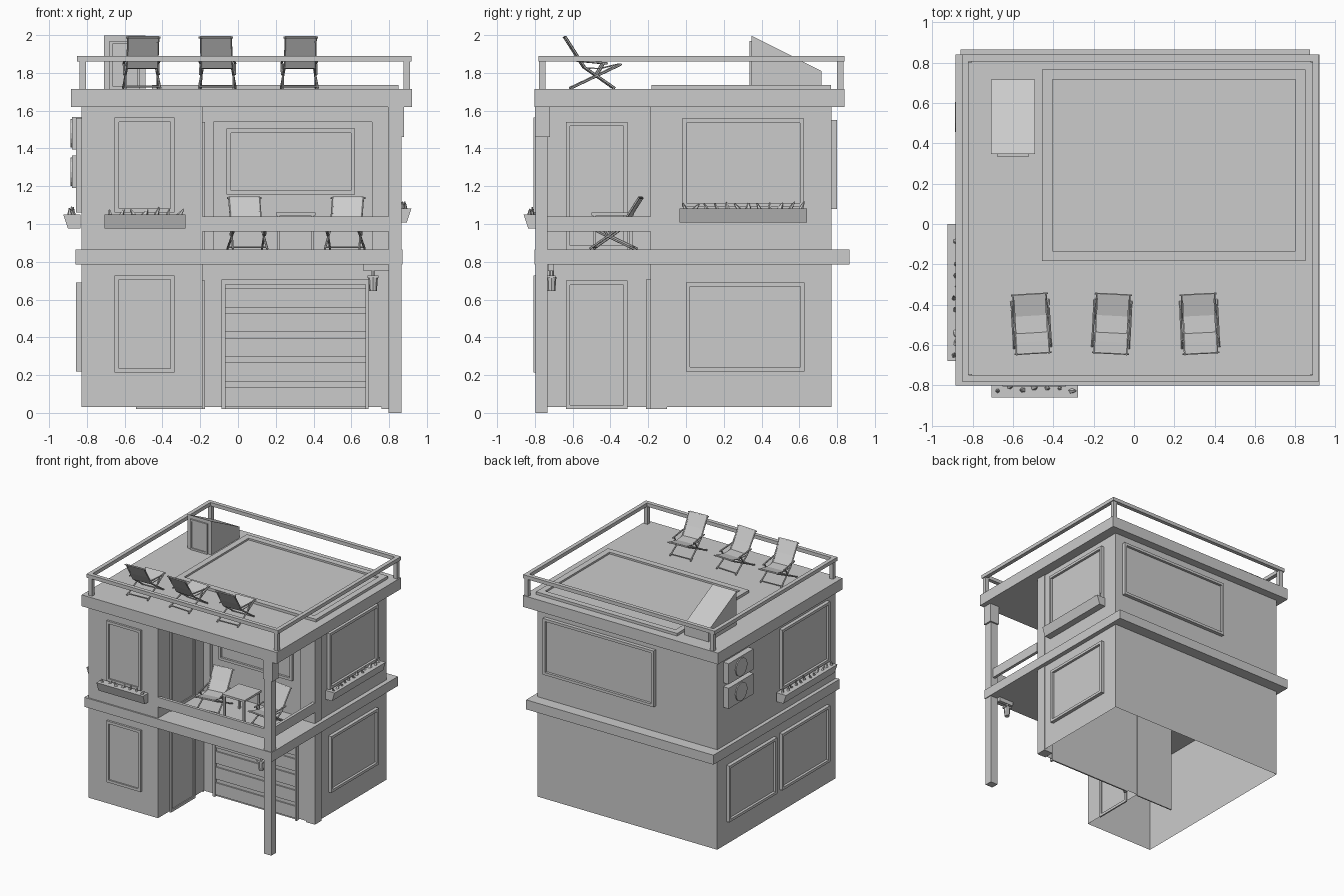
import bpy, bmesh, math, random
from mathutils import Vector, Matrix

if "Cube" in bpy.data.objects:
    bpy.data.objects.remove(bpy.data.objects["Cube"])

random.seed(4)


def finish(name, bm):
    bmesh.ops.recalc_face_normals(bm, faces=bm.faces)
    me = bpy.data.meshes.new(name)
    bm.to_mesh(me)
    bm.free()
    ob = bpy.data.objects.new(name, me)
    bpy.context.collection.objects.link(ob)
    return ob


def add_box(bm, x0, x1, y0, y1, z0, z1):
    m = Matrix.Translation(((x0+x1)/2, (y0+y1)/2, (z0+z1)/2)) @ Matrix.Diagonal((abs(x1-x0), abs(y1-y0), abs(z1-z0), 1))
    bmesh.ops.create_cube(bm, size=1, matrix=m)


def box(name, *b):
    bm = bmesh.new()
    add_box(bm, *b)
    return finish(name, bm)


def add_bar(bm, p, q, r=0.006, n=6):
    p, q = Vector(p), Vector(q)
    m = Matrix.Translation((p+q)/2) @ (q-p).to_track_quat('Z', 'Y').to_matrix().to_4x4()
    bmesh.ops.create_cone(bm, cap_ends=True, segments=n, radius1=r, radius2=r, depth=(q-p).length, matrix=m)


def prism(name, pts, z0, z1, bottom=True):
    bm = bmesh.new()
    lo = [bm.verts.new((x, y, z0)) for x, y in pts]
    hi = [bm.verts.new((x, y, z1)) for x, y in pts]
    for i in range(len(pts)):
        j = (i+1) % len(pts)
        bm.faces.new((lo[i], lo[j], hi[j], hi[i]))
    bm.faces.new(hi)
    if bottom:
        bm.faces.new(lo[::-1])
    return finish(name, bm)


def window(name, axis, wall, depth, a0, a1, z0, z1, w=0.022):
    """Frame of four bars and a thin pane on a wall facing along x or y."""
    bm = bmesh.new()

    def put(a, b, c, d, dep):
        s = sorted((wall, wall+dep))
        if axis == 'y':
            add_box(bm, a, b, s[0], s[1], c, d)
        else:
            add_box(bm, s[0], s[1], a, b, c, d)
    put(a0, a0+w, z0, z1, depth)
    put(a1-w, a1, z0, z1, depth)
    put(a0+w, a1-w, z0, z0+w, depth)
    put(a0+w, a1-w, z1-w, z1, depth)
    put(a0+w, a1-w, z0+w, z1-w, depth*0.3)
    return finish(name, bm)


def ring(name, x0, x1, y0, y1, z0, z1, w):
    bm = bmesh.new()
    add_box(bm, x0, x1, y0, y0+w, z0, z1)
    add_box(bm, x0, x1, y1-w, y1, z0, z1)
    add_box(bm, x0, x0+w, y0+w, y1-w, z0, z1)
    add_box(bm, x1-w, x1, y0+w, y1-w, z0, z1)
    return finish(name, bm)


# L-shaped storeys; the ground floor is open below
def footprint(yb):
    return [(-.828, -.79), (-.187, -.79), (-.187, yb), (.835, yb), (.835, .77), (-.828, .77)]


prism("ground_floor", footprint(-.185), .03, .79, bottom=False)
prism("upper_floor", footprint(-.15), .86, 1.63)
box("hall_partition", -.54, -.187, -.19, -.18, .02, .786)
box("floor_slab", -.86, .872, -.802, .866, .786, .865)
box("roof_slab", -.884, .92, -.802, .84, 1.62, 1.715)

# Corner post and pilaster
box("corner_post", .797, .865, -.796, -.733, 0, 1.62)
box("post_capital", .793, .88, -.80, -.72, 1.46, 1.62)
box("pilaster", .71, .842, -.187, -.10, .865, 1.62)
box("ground_pilaster", .76, .842, -.187, -.10, .02, .786)
box("balcony_wall_left", -.187, -.13, -.187, -.149, .865, 1.62)
box("balcony_wall_top", -.13, .71, -.187, -.149, 1.54, 1.62)

# Windows
for i, (z0, z1) in enumerate(((.214, .727), (1.06, 1.563))):
    window(f"front_window_{i}", 'y', -.79, -.017, -.653, -.336, z0, z1)
window("balcony_window", 'y', -.15, -.025, -.06, .62, 1.155, 1.505)
window("back_window", 'y', .77, .03, -.26, .765, 1.08, 1.55)
window("right_window_low", 'x', .835, .029, 0, .627, .22, .69)
window("right_window_high", 'x', .835, .029, -.02, .625, 1.09, 1.558)
window("left_window_low_a", 'x', -.828, -.03, .02, .65, .22, .69)
window("left_window_low_b", 'x', -.828, -.03, -.68, -.05, .22, .69)
window("left_window_high", 'x', -.828, -.03, -.68, -.05, 1.06, 1.56)

# Side doors in the recess
for nm, z0, z1 in (("entry_door", .02, .70), ("balcony_door", .865, 1.54)):
    window(nm, 'x', -.187, .012, -.635, -.31, z0, z1)

# Garage door: frame and slats
bm = bmesh.new()
add_box(bm, -.087, -.066, -.212, -.18, .02, .705)
add_box(bm, .675, .69, -.212, -.18, .02, .705)
add_box(bm, -.066, .675, -.212, -.18, .68, .705)
finish("garage_frame", bm)
box("garage_door", -.066, .675, -.192, -.18, .02, .68)
for i in range(5):
    z = .035 + i*.131
    box(f"garage_slat_{i}", -.066, .675, -.203, -.19, z, z+.1)

# Balcony railing
box("balcony_rail_front", -.187, .797, -.79, -.765, .96, 1.04)
box("balcony_rail_side", .82, .845, -.733, -.185, .96, 1.04)

# Hanging lantern
bm = bmesh.new()
add_box(bm, .665, .80, -.73, -.70, .752, .787)
add_bar(bm, (.715, -.712, .755), (.715, -.712, .72), .012)
add_box(bm, .685, .745, -.735, -.69, .715, .728)
bmesh.ops.create_cone(bm, cap_ends=True, segments=8, radius1=.02, radius2=.026, depth=.075,
                      matrix=Matrix.Translation((.715, -.712, .682)))
finish("lantern", bm)

# Roof railing
ring("roof_rail", -.853, .918, -.782, .84, 1.86, 1.89, .033)
for i, x in enumerate((-.838, .876)):
    for j, y in enumerate((-.778, .80)):
        box(f"rail_post_{i}{j}", x, x+.034, y, y+.034, 1.71, 1.865)

# Roof light and stair hut
ring("skylight_frame", -.455, .85, -.183, .767, 1.71, 1.737, .05)
box("skylight_pane", -.41, .805, -.14, .725, 1.71, 1.722)
hut = prism("stair_hut", [(.347, 1.71), (.717, 1.71), (.717, 1.81), (.347, 1.997)], -.71, -.49)
for v in hut.data.vertices:
    v.co = (v.co.z, v.co.x, v.co.y)
window("hut_door", 'y', .347, -.012, -.68, -.52, 1.715, 1.968, .015)

# Air conditioning units on the left wall
for i, z in enumerate((1.19, 1.395)):
    bm = bmesh.new()
    add_box(bm, -.878, -.82, .36, .69, z, z+.172)
    add_bar(bm, (-.87, .53, z+.086), (-.887, .53, z+.086), .075, 16)
    finish(f"air_unit_{i}", bm)


# Flower boxes: built along x facing -y, then turned onto a wall
def flower_box(name, loc, angle, length, height=.075):
    bm = bmesh.new()
    h = length/2
    add_box(bm, -h, h, -.09, .0, 0, height)
    for v in bm.verts:
        if v.co.y < -.05 and v.co.z < .01:
            v.co.y += .025
    n = int(length/.055)
    for i in range(n):
        s = random.uniform(.016, .03)
        m = (Matrix.Translation((-h+.03+i*(length-.06)/(n-1), random.uniform(-.06, -.035), height))
             @ Matrix.Rotation(random.uniform(-.7, .7), 4, 'Y') @ Matrix.Rotation(random.random()*3, 4, 'Z'))
        bmesh.ops.create_cone(bm, cap_ends=True, segments=5, radius1=s, radius2=.003,
                              depth=random.uniform(.05, .085), matrix=m)
    ob = finish(name, bm)
    ob.location = loc
    ob.rotation_euler.z = angle


flower_box("flower_box_front", (-.492, -.77, .976), 0, .43)
flower_box("flower_box_left", (-.835, -.34, .976), -math.pi/2, .68)
flower_box("flower_box_right", (.828, .303, 1.008), math.pi/2, .675)


# Deck chair, back towards -y
def deck_chair():
    bm = bmesh.new()
    for s in (-1, 1):
        x, o = s*.08, s*.092
        add_bar(bm, (x, -.148, .277), (x, -.045, .115))
        add_bar(bm, (x, -.045, .115), (o, .115, .004))
        add_bar(bm, (o, -.118, .004), (x, .148, .13))
        add_bar(bm, (o, -.08, .15), (o, .075, .135))
        add_bar(bm, (o, .055, .135), (o, .02, .075))
    for y, z in ((-.146, .272), (.146, .129), (.1, .012), (-.1, .012)):
        add_bar(bm, (-.092, y, z), (.092, y, z), .005)
    # Cloth sling as a thin strip
    path = [(-.146, .275), (-.09, .18), (-.045, .108), (.04, .105), (.145, .13)]
    rows = [[bm.verts.new((x, y, z+d)) for x, d in ((-.078, 0), (.078, 0), (.078, .006), (-.078, .006))]
            for y, z in path]
    for a, b in zip(rows, rows[1:]):
        for i in range(4):
            j = (i+1) % 4
            bm.faces.new((a[i], a[j], b[j], b[i]))
    bm.faces.new(rows[0])
    bm.faces.new(rows[-1][::-1])
    return finish("deck_chair", bm)


chair = deck_chair()
spots = [(-.51, -.495, 1.715, .06), (-.11, -.495, 1.715, -.05), (.325, -.495, 1.715, .05),
         (.05, -.385, .865, math.pi+.12), (.565, -.385, .865, math.pi-.12)]
for i, (x, y, z, a) in enumerate(spots):
    ob = chair if i == 0 else bpy.data.objects.new(f"deck_chair_{i}", chair.data)
    if i:
        bpy.context.collection.objects.link(ob)
    ob.location = (x, y, z)
    ob.rotation_euler.z = a

# Balcony table
bm = bmesh.new()
add_box(bm, .20, .41, -.50, -.275, 1.045, 1.062)
for x in (.215, .395):
    for y in (-.485, -.29):
        add_box(bm, x-.008, x+.008, y-.008, y+.008, .865, 1.045)
finish("balcony_table", bm)
